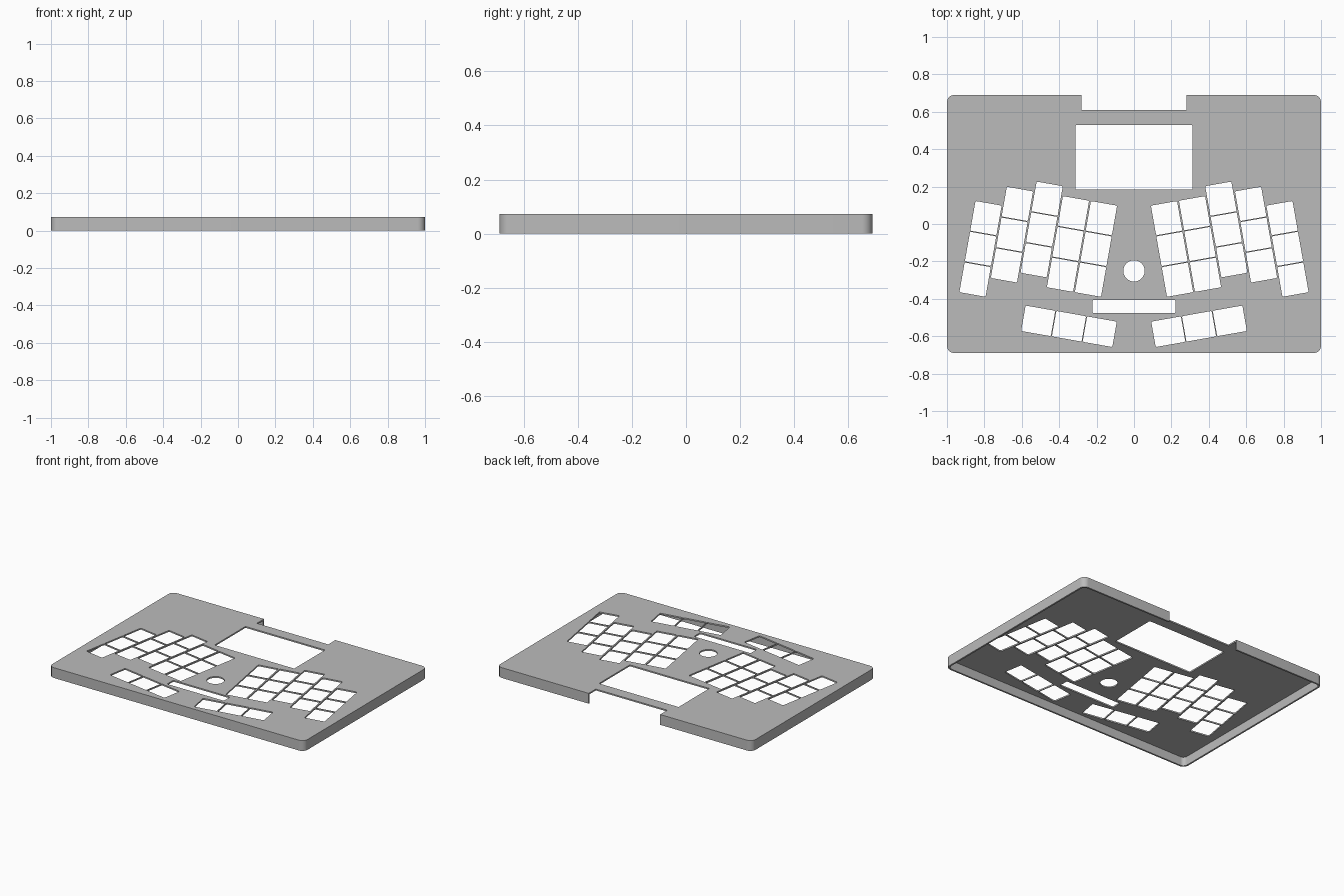
import bpy
import bmesh
from math import sin, cos, pi, radians
from mathutils import Matrix, Vector

cube = bpy.data.objects.get("Cube")
if cube:
    bpy.data.objects.remove(cube, do_unlink=True)

HALF_X, HALF_Y, HEIGHT = 1.0, 0.69, 0.073
PLATE, WALL, CORNER = 0.01, 0.012, 0.04
NOTCH_X, NOTCH_Y = 0.28, 0.61
KEY_W, KEY_H, GAP = 0.142, 0.161, 0.006
TILT = Matrix.Rotation(radians(10), 2)

grey = bpy.data.materials.new("case_grey")
grey.use_nodes = True
grey.diffuse_color = (0.5, 0.5, 0.5, 1)
grey.node_tree.nodes["Principled BSDF"].inputs["Base Color"].default_value = (0.5, 0.5, 0.5, 1)


def arc(cx, cy, r, start, sweep, steps):
    return [Vector((cx + r * cos(start + sweep * i / steps),
                    cy + r * sin(start + sweep * i / steps))) for i in range(steps + 1)]


def rounded_rect(x0, y0, x1, y1, r, steps=3):
    """Rounded rectangle, counter-clockwise from the upper right corner."""
    pts = []
    for i, (cx, cy) in enumerate([(x1 - r, y1 - r), (x0 + r, y1 - r),
                                  (x0 + r, y0 + r), (x1 - r, y0 + r)]):
        pts += arc(cx, cy, r, i * pi / 2, pi / 2, steps)
    return pts


def mirrored(pts):
    return [Vector((-p.x, p.y)) for p in reversed(pts)]


def extrude_outlines(name, loops, z0, z1):
    """Fill closed outlines (inner ones become holes) and extrude them."""
    curve = bpy.data.curves.new(name + "_profile", 'CURVE')
    curve.dimensions = '2D'
    curve.fill_mode = 'BOTH'
    curve.extrude = (z1 - z0) / 2
    for pts in loops:
        spline = curve.splines.new('POLY')
        spline.points.add(len(pts) - 1)
        for point, p in zip(spline.points, pts):
            point.co = (p.x, p.y, 0, 1)
        spline.use_cyclic_u = True
    temp = bpy.data.objects.new(name + "_profile", curve)
    bpy.context.scene.collection.objects.link(temp)
    graph = bpy.context.evaluated_depsgraph_get()
    mesh = bpy.data.meshes.new_from_object(temp.evaluated_get(graph))
    bpy.data.objects.remove(temp, do_unlink=True)

    bm = bmesh.new()
    bm.from_mesh(mesh)
    bmesh.ops.remove_doubles(bm, verts=bm.verts, dist=0.0002)
    bmesh.ops.translate(bm, verts=bm.verts, vec=(0, 0, (z0 + z1) / 2))
    bmesh.ops.recalc_face_normals(bm, faces=bm.faces)
    bm.to_mesh(mesh)
    bm.free()
    mesh.materials.clear()
    mesh.materials.append(grey)
    obj = bpy.data.objects.new(name, mesh)
    bpy.context.scene.collection.objects.link(obj)
    bpy.ops.object.select_all(action='DESELECT')
    obj.select_set(True)
    bpy.context.view_layer.objects.active = obj
    bpy.ops.object.shade_smooth_by_angle(angle=radians(30))
    return obj


def c_path(inset):
    """Rounded outline that starts and ends at the sides of the rear notch."""
    ring = rounded_rect(inset - HALF_X, inset - HALF_Y, HALF_X - inset, HALF_Y - inset,
                        CORNER - inset, 8)
    half = 9  # points in the first corner
    y = HALF_Y - inset
    return [Vector((-NOTCH_X, y))] + ring[half:] + ring[:half] + [Vector((NOTCH_X, y))]


# Key openings: five staggered columns of three, and a row of three thumb keys
keys = []


def add_key(u, v, w, h):
    key = [TILT @ p for p in rounded_rect(u, v - h, u + w, v, 0.006, 2)]
    keys.extend([key, mirrored(key)])


for column, top in enumerate([0.081, 0.081, 0.133, 0.078, -0.026]):
    for row in range(3):
        add_key(0.106 + column * 0.152, top - row * (KEY_H + GAP), KEY_W, KEY_H)
for i in range(3):
    add_key(i * (KEY_H + GAP), -0.53, KEY_H, 0.138)

# Screen, round knob and slot openings
screen = rounded_rect(-0.312, 0.184, 0.312, 0.529, 0.004, 2)
knob = arc(0, -0.251, 0.057, 0, 2 * pi, 48)[:-1]
slot = rounded_rect(-0.222, -0.476, 0.222, -0.406, 0.008)

# Top plate with the rear notch
outline = c_path(0) + [Vector((NOTCH_X, NOTCH_Y)), Vector((-NOTCH_X, NOTCH_Y))]
extrude_outlines("top_plate", [outline, screen, knob, slot] + keys, HEIGHT - PLATE, HEIGHT)

# Side wall, open at the notch and underneath
extrude_outlines("side_wall", [c_path(0) + c_path(WALL)[::-1]], 0, HEIGHT - PLATE)
